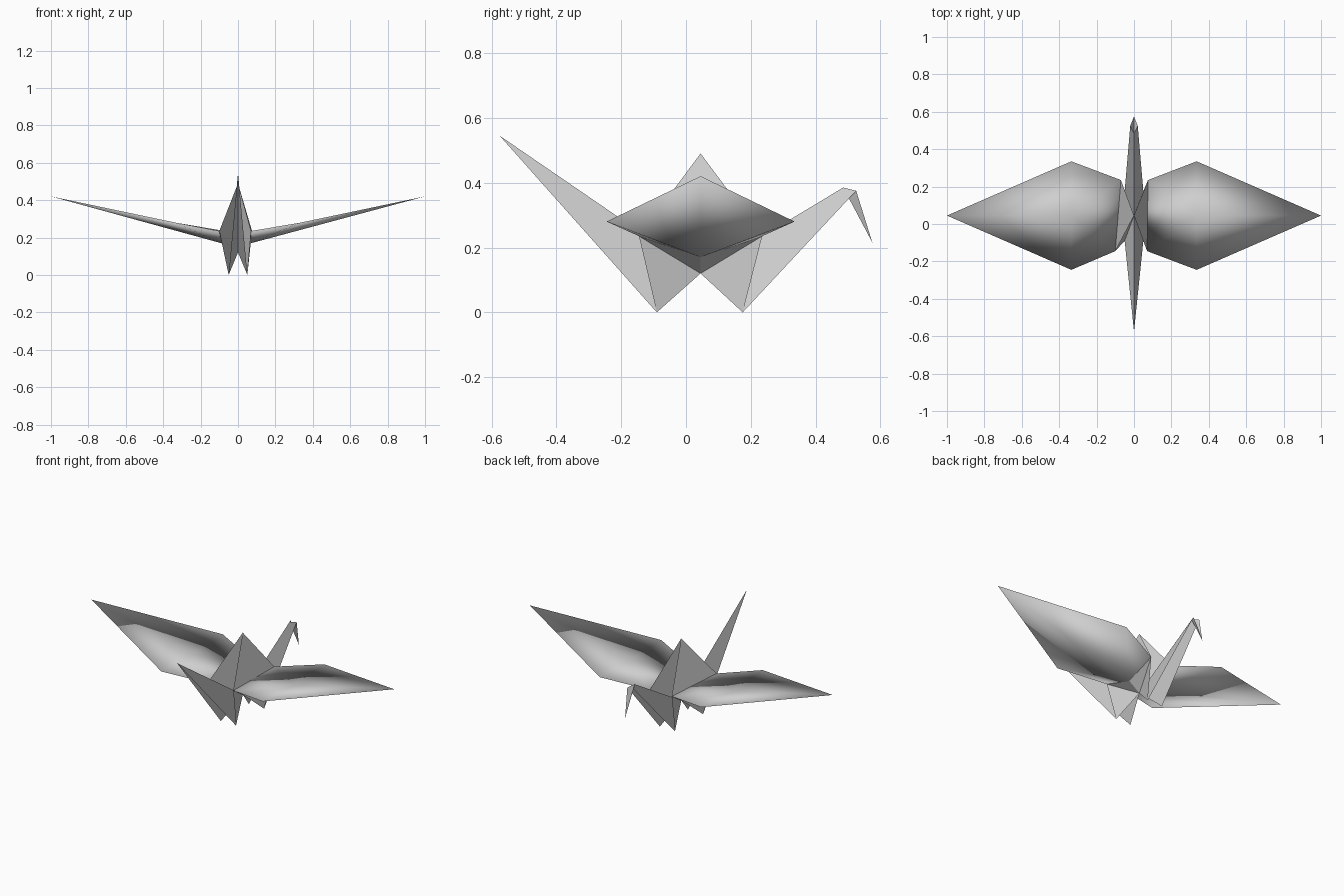
import bpy
import bmesh
import math
from mathutils import Vector

cube = bpy.data.objects.get("Cube")
if cube:
    bpy.data.objects.remove(cube, do_unlink=True)

paper = bpy.data.materials.new("grey_paper")
paper.use_nodes = True
grey = (0.62, 0.62, 0.62, 1)
paper.diffuse_color = grey
bsdf = next(n for n in paper.node_tree.nodes if n.type == "BSDF_PRINCIPLED")
bsdf.inputs["Base Color"].default_value = grey


def fold(name, panels, smooth_angle=30):
    """Folded sheet: each panel is (corner points, direction it faces)."""
    bm = bmesh.new()
    verts = {}
    for corners, facing in panels:
        for p in corners:
            if p not in verts:
                verts[p] = bm.verts.new(p)
        face = bm.faces.new([verts[p] for p in corners])
        face.normal_update()
        if face.normal.dot(Vector(facing)) < 0:
            face.normal_flip()
    mesh = bpy.data.meshes.new(name)
    bm.to_mesh(mesh)
    bm.free()
    mesh.materials.append(paper)
    obj = bpy.data.objects.new(name, mesh)
    bpy.context.collection.objects.link(obj)
    bpy.ops.object.select_all(action="DESELECT")
    obj.select_set(True)
    bpy.context.view_layer.objects.active = obj
    bpy.ops.object.shade_smooth_by_angle(angle=math.radians(smooth_angle))


# Shared fold points on the centre line
MID = 0.045
peak = (0, MID, 0.49)
keel = (0, MID, 0.12)
tail_tip = (0, -0.575, 0.545)
neck_top = (0, 0.485, 0.385)
beak_tip = (0, 0.575, 0.215)
UP, DOWN = (0, 0, 1), (0, 0, -1)

hump, belly, neck, head, tail = [], [], [], [], []

for side, label, front_x, back_x, root_x in (
        (1, "left", 0.07, 0.075, 0.07), (-1, "right", 0.1, 0.07, 0.09)):
    out = (side, 0, 0)
    front = (side * front_x, -0.145, 0.235)
    back = (side * back_x, 0.235, 0.235)
    root = (side * root_x, MID, 0.17)
    front_foot = (side * 0.05, -0.09, 0)
    back_foot = (side * 0.05, 0.175, 0)
    cheek = (side * 0.02, 0.525, 0.375)

    # Wing: two layers meeting in a softly shaded rim
    tip = (side, MID, 0.42)
    crease = (side * 0.335, MID, 0.27)
    front_wide = (side * 0.335, -0.245, 0.28)
    back_wide = (side * 0.335, 0.335, 0.28)
    wing = [((front, back, crease), UP)]
    for wide, corner in ((front_wide, front), (back_wide, back)):
        wing += [((tip, wide, crease), UP), ((wide, corner, crease), UP),
                 ((tip, wide, root), DOWN), ((wide, corner, root), DOWN)]
    fold(label + "_wing", wing, 180)

    # Hump: sloping side with panels tucked in to the centre
    hump += [((peak, front, back), out),
             ((peak, front, keel), (0, -1, 0)),
             ((peak, back, keel), (0, 1, 0))]

    # Belly: strip under the wing root and two leg flaps
    belly += [((front, root, keel), DOWN), ((root, back, keel), DOWN),
              ((front, front_foot, keel), out),
              ((back, back_foot, keel), out)]

    # Tail, neck and head: creased along the centre
    tail.append(((tail_tip, front_foot, keel), out))
    neck.append(((keel, back_foot, cheek, neck_top), out))
    head.append(((neck_top, cheek, beak_tip), out))

for name, panels in (("hump", hump), ("belly", belly), ("tail", tail),
                     ("neck", neck), ("head", head)):
    fold(name, panels)
